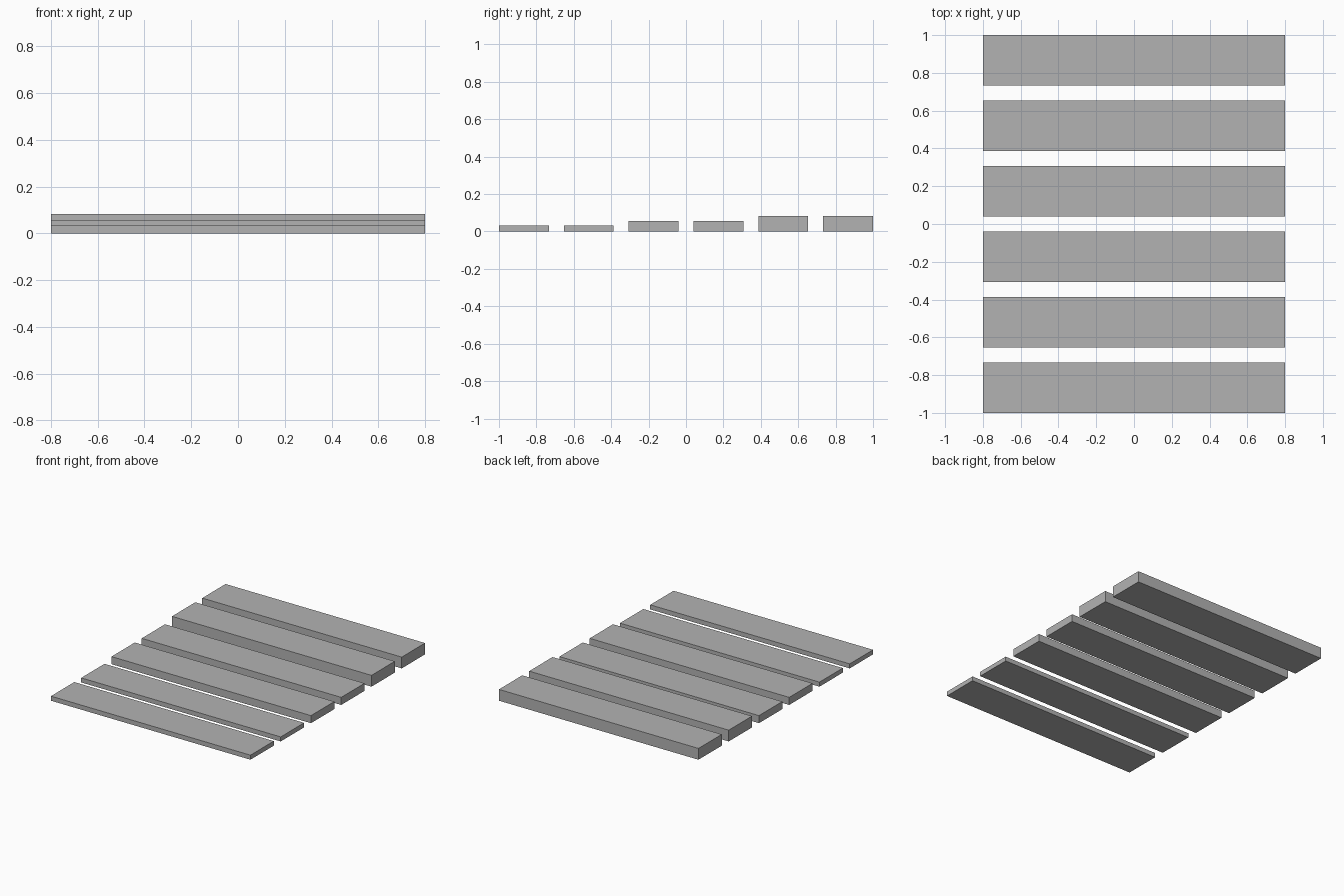
import bpy

cube = bpy.data.objects.get("Cube")
if cube:
    bpy.data.objects.remove(cube, do_unlink=True)

# Single plain grey for every plank
grey = bpy.data.materials.new("plain_grey")
grey.use_nodes = True
colour = (0.45, 0.45, 0.45, 1)
grey.diffuse_color = colour
grey.node_tree.nodes["Principled BSDF"].inputs["Base Color"].default_value = colour

LENGTH, WIDTH = 1.6, 0.267
PITCH = (2 - WIDTH) / 5


def plank(name, y, height):
    bpy.ops.mesh.primitive_cube_add(size=1, location=(0, y, height / 2))
    obj = bpy.context.object
    obj.name = name
    obj.scale = (LENGTH, WIDTH, height)
    bpy.ops.object.transform_apply(location=False, rotation=False, scale=True)
    obj.data.materials.append(grey)


# Pairs of planks, growing thicker toward the back
thicknesses = {"thin": 0.033, "medium": 0.055, "thick": 0.082}
for pair, (label, height) in enumerate(thicknesses.items()):
    for i, side in enumerate(("front", "back")):
        y = -1 + WIDTH / 2 + (2 * pair + i) * PITCH
        plank(f"{label}_plank_{side}", y, height)
